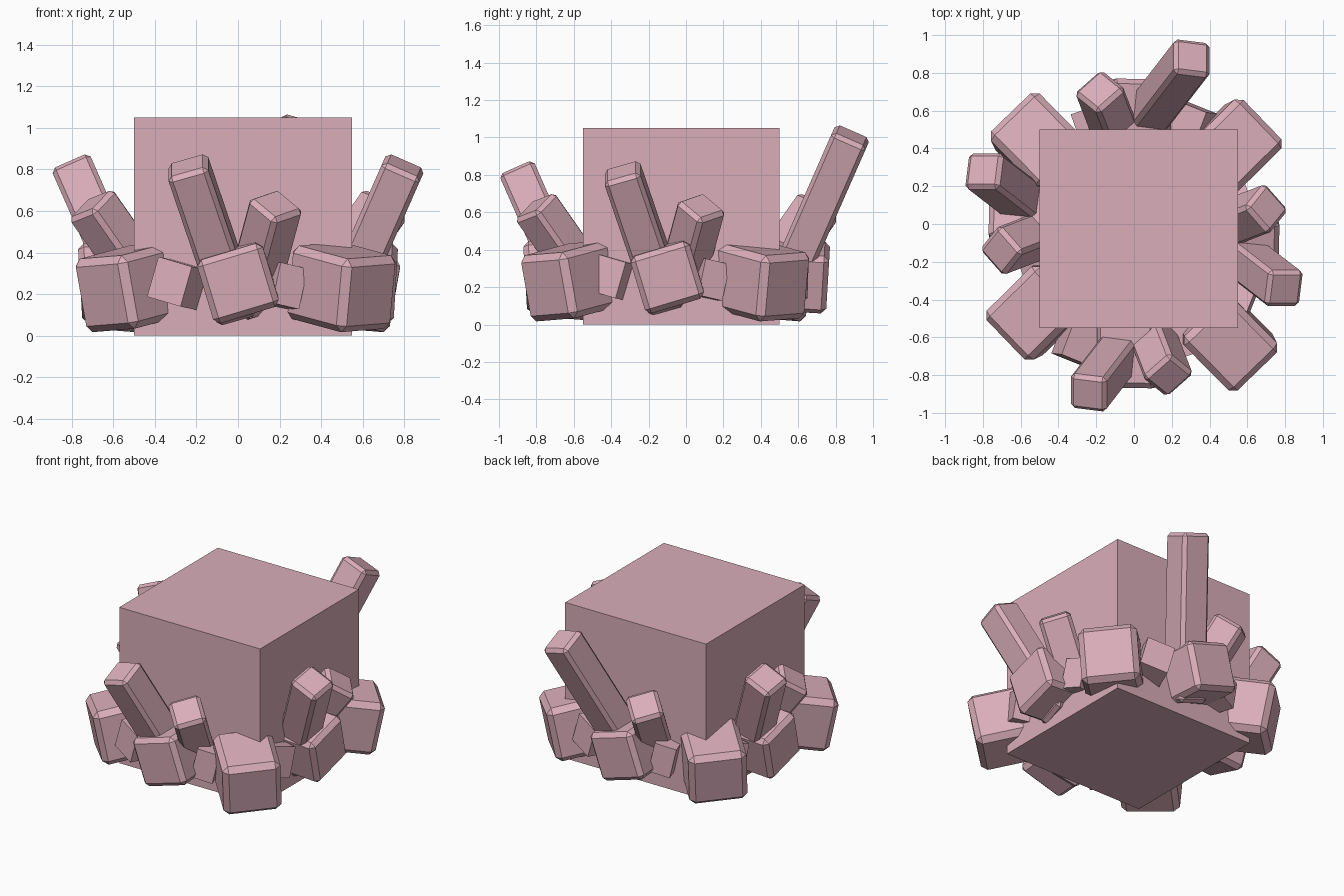
import bpy, bmesh, math
from mathutils import Vector, Matrix

if "Cube" in bpy.data.objects:
    bpy.data.objects.remove(bpy.data.objects["Cube"])

mat = bpy.data.materials.new("pink_crystal")
mat.diffuse_color = (0.70, 0.42, 0.49, 1)
mat.use_nodes = True
mat.node_tree.nodes["Principled BSDF"].inputs["Base Color"].default_value = mat.diffuse_color


def block(name, size, bevel, matrix):
    """Chamfered box, centred on its local origin."""
    bm = bmesh.new()
    bmesh.ops.create_cube(bm, size=1, matrix=Matrix.Diagonal((*size, 1)))
    if bevel:
        bmesh.ops.bevel(bm, geom=bm.edges[:], offset=bevel, segments=1,
                        affect='EDGES', profile=0.5)
    bm.transform(matrix)
    bmesh.ops.recalc_face_normals(bm, faces=bm.faces[:])
    me = bpy.data.meshes.new(name)
    bm.to_mesh(me)
    bm.free()
    me.materials.append(mat)
    ob = bpy.data.objects.new(name, me)
    bpy.context.collection.objects.link(ob)


def frame(axis, ref, tip, length, twist=0):
    """Local z along axis, local x near ref, end face centred on tip."""
    z = Vector(axis).normalized()
    x = Vector(ref)
    x = (x - z * x.dot(z)).normalized()
    y = z.cross(x)
    rot = Matrix((x, y, z)).transposed().to_4x4()
    return (Matrix.Translation(Vector(tip) - z * length / 2) @ rot
            @ Matrix.Rotation(math.radians(twist), 4, 'Z'))


# name, width, depth, length, bevel, axis, sideways reference, tip, twist
parts = [
    ("long_crystal", .20, .20, .82, .022, (-.34, -.44, 1), (1, 0, 0), (-.245, -.80, .82), 0),
    ("short_crystal", .20, .20, .62, .022, (.27, -.70, 1), (1, 0, 0), (.185, -.71, .635), 42),
    ("middle_block", .33, .32, .38, .028, (0, -1, -.06), (.96, 0, .29), (0, -.76, .25), 0),
    ("small_block_left", .18, .20, .34, 0, (-.38, -1, .08), (.95, -.3, -.28), (-.33, -.62, .26), 0),
    ("small_block_right", .14, .20, .30, 0, (.35, -1, 0), (.95, .3, -.22), (.25, -.61, .24), 0),
    ("corner_block", .36, .36, .41, .035, (.70, -.71, -.19), (.7, .7, .06), (.64, -.655, .195), 0),
]

# central box
block("central_box", (1.05, 1.05, 1.05), 0, Matrix.Translation((.025, -.025, .525)))

# one crystal cluster per side: name, turn, y shift
for side, turn, shift in [("front", 0, 0), ("right", 90, 0), ("back", 180, .1), ("left", 270, .14)]:
    for name, w, d, length, bevel, axis, ref, tip, twist in parts:
        dy = shift
        tip = Vector(tip)
        if side == "back" and name == "long_crystal":      # the one taller crystal
            tip += Vector(axis).normalized() * .22
            length += .22
        if side == "back" and name == "corner_block":
            dy = .01
        place = (Matrix.Translation((0, -.1 + dy, 0))
                 @ Matrix.Rotation(math.radians(turn), 4, 'Z'))
        block(f"{side}_{name}", (w, d, length), bevel,
              place @ frame(axis, ref, tip, length, twist))
